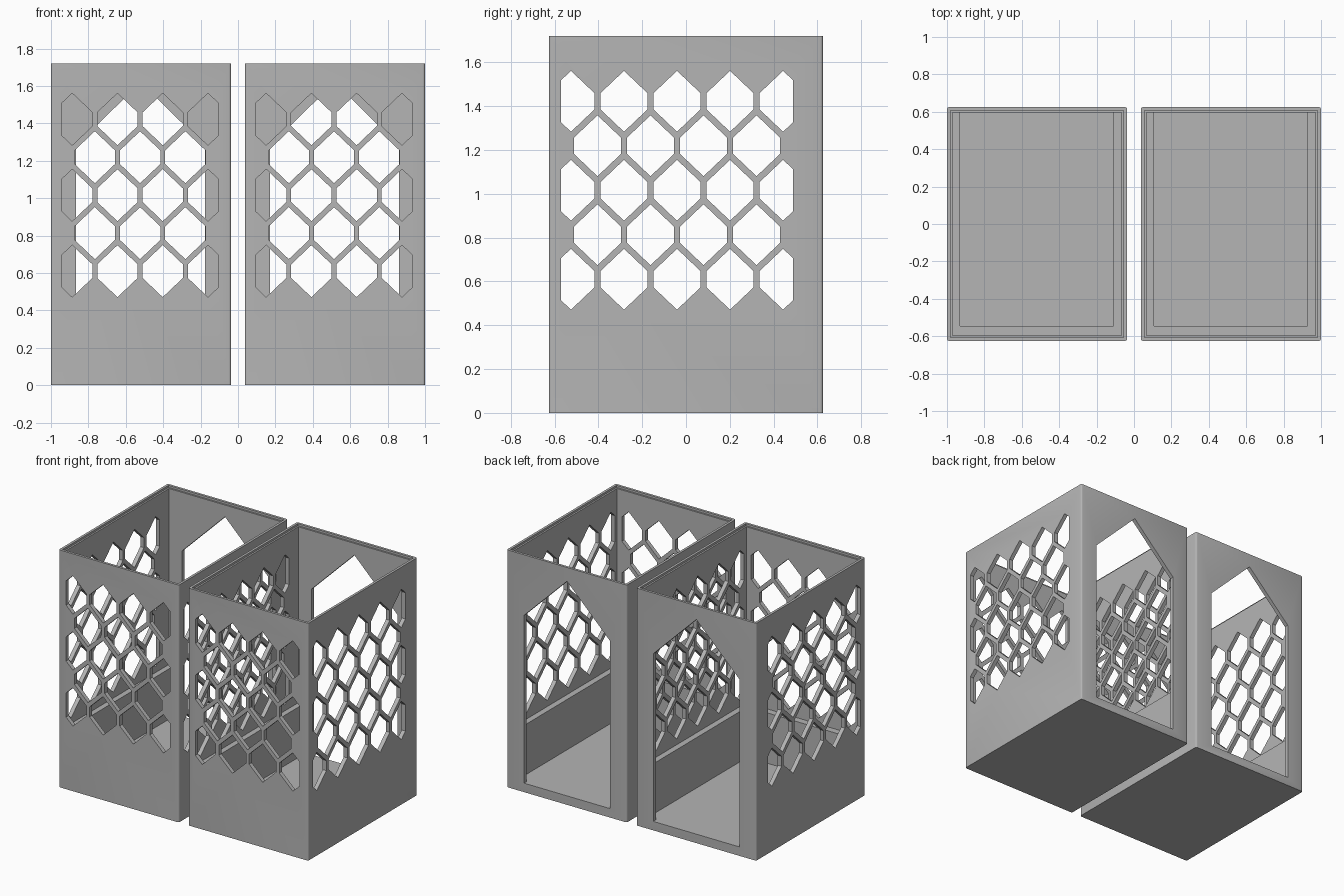
import bpy, bmesh

if "Cube" in bpy.data.objects:
    bpy.data.objects.remove(bpy.data.objects["Cube"])

grey = bpy.data.materials.new("plain grey")
grey.diffuse_color = (0.46, 0.46, 0.46, 1)
grey.use_nodes = True
grey.node_tree.nodes["Principled BSDF"].inputs["Base Color"].default_value = grey.diffuse_color

W, D, H = 0.963, 1.25, 1.72          # outer size of one bin
HW, HH, SLOPE = 0.108, 0.139, 0.95   # hexagon half width, half height, edge slope
STEP, ROW = 0.242, 0.203             # hexagon spacing


def finish(bm, name):
    bmesh.ops.recalc_face_normals(bm, faces=bm.faces)
    mesh = bpy.data.meshes.new(name)
    bm.to_mesh(mesh)
    bm.free()
    ob = bpy.data.objects.new(name, mesh)
    bpy.context.collection.objects.link(ob)
    ob.data.materials.append(grey)
    return ob


def prism(bm, pts, axis, a, b):
    """Extrude a (horizontal, z) outline along x or y from a to b."""
    place = (lambda p, t: (t, p[0], p[1])) if axis == "x" else (lambda p, t: (p[0], t, p[1]))
    face = bm.faces.new([bm.verts.new(place(p, a)) for p in pts])
    out = bmesh.ops.extrude_face_region(bm, geom=[face])
    move = (b - a, 0, 0) if axis == "x" else (0, b - a, 0)
    bmesh.ops.translate(bm, vec=move, verts=[v for v in out["geom"] if isinstance(v, bmesh.types.BMVert)])


def box(bm, x0, x1, y0, y1, z0, z1):
    prism(bm, [(x0, z0), (x1, z0), (x1, z1), (x0, z1)], "y", y0, y1)


def hex_grid(bm, axis, mid, count, margin, a, b):
    """Staggered rows of stretched hexagons; outer ones are trimmed straight."""
    reach = (count - 1) / 2 * STEP + margin
    for r in range(5):
        n = count - r % 2
        z = 0.61 + r * ROW
        for i in range(n):
            c = (i - (n - 1) / 2) * STEP
            left, right = min(HW, c + reach), min(HW, reach - c)
            sl, sr = HH - SLOPE * left, HH - SLOPE * right
            pts = [(0, HH), (-left, sl), (-left, -sl), (0, -HH), (right, -sr), (right, sr)]
            prism(bm, [(mid + c + u, z + v) for u, v in pts], axis, a, b)


def cut(ob, build):
    bm = bmesh.new()
    build(bm)
    tool = finish(bm, "cutter")
    tool.hide_render = True
    mod = ob.modifiers.new("cut", "BOOLEAN")
    mod.operation, mod.solver, mod.object = "DIFFERENCE", "EXACT", tool
    bpy.context.view_layer.objects.active = ob
    bpy.ops.object.modifier_apply(modifier=mod.name)
    bpy.data.objects.remove(tool)


# Outer block with slightly eased upright corners
bm = bmesh.new()
box(bm, -W / 2, W / 2, -D / 2, D / 2, 0, H)
bm.normal_update()
upright = [e for e in bm.edges if abs(e.verts[0].co.z - e.verts[1].co.z) > 1]
bmesh.ops.bevel(bm, geom=upright, offset=0.012, segments=3, profile=0.5, affect="EDGES")
bin_left = finish(bm, "storage_bin_left")

# Lower well with thick walls, upper well with thin walls, shallow rim rebate
xi, yi = W / 2 - 0.03, D / 2 - 0.03
cut(bin_left, lambda b: box(b, -0.412, 0.408, -0.545, yi, 0.065, 0.6))
cut(bin_left, lambda b: box(b, -xi, xi, -yi, yi, 0.43, 2))
cut(bin_left, lambda b: box(b, -xi - 0.012, xi + 0.012, -yi - 0.012, yi + 0.012, H - 0.015, 2))

# Lattice through both sides and the front
cut(bin_left, lambda b: hex_grid(b, "x", -0.041, 5, 0.046, -0.7, 0.7))
cut(bin_left, lambda b: hex_grid(b, "y", -0.005, 4, 0.054, -0.8, -0.4))

# Gabled opening in the back
door = [(-0.347, 0.065), (0.343, 0.065), (0.343, 1.28), (-0.002, 1.62), (-0.347, 1.28)]
cut(bin_left, lambda b: prism(b, door, "y", 0.55, 0.8))

bpy.ops.object.select_all(action="DESELECT")
bin_left.select_set(True)
bpy.context.view_layer.objects.active = bin_left
bpy.ops.object.shade_smooth_by_angle(angle=0.6)

# Second identical bin alongside
bin_right = bin_left.copy()
bin_right.data = bin_left.data.copy()
bin_right.name = "storage_bin_right"
bpy.context.collection.objects.link(bin_right)
bin_left.location.x = -1 + W / 2
bin_right.location.x = 1 - W / 2
